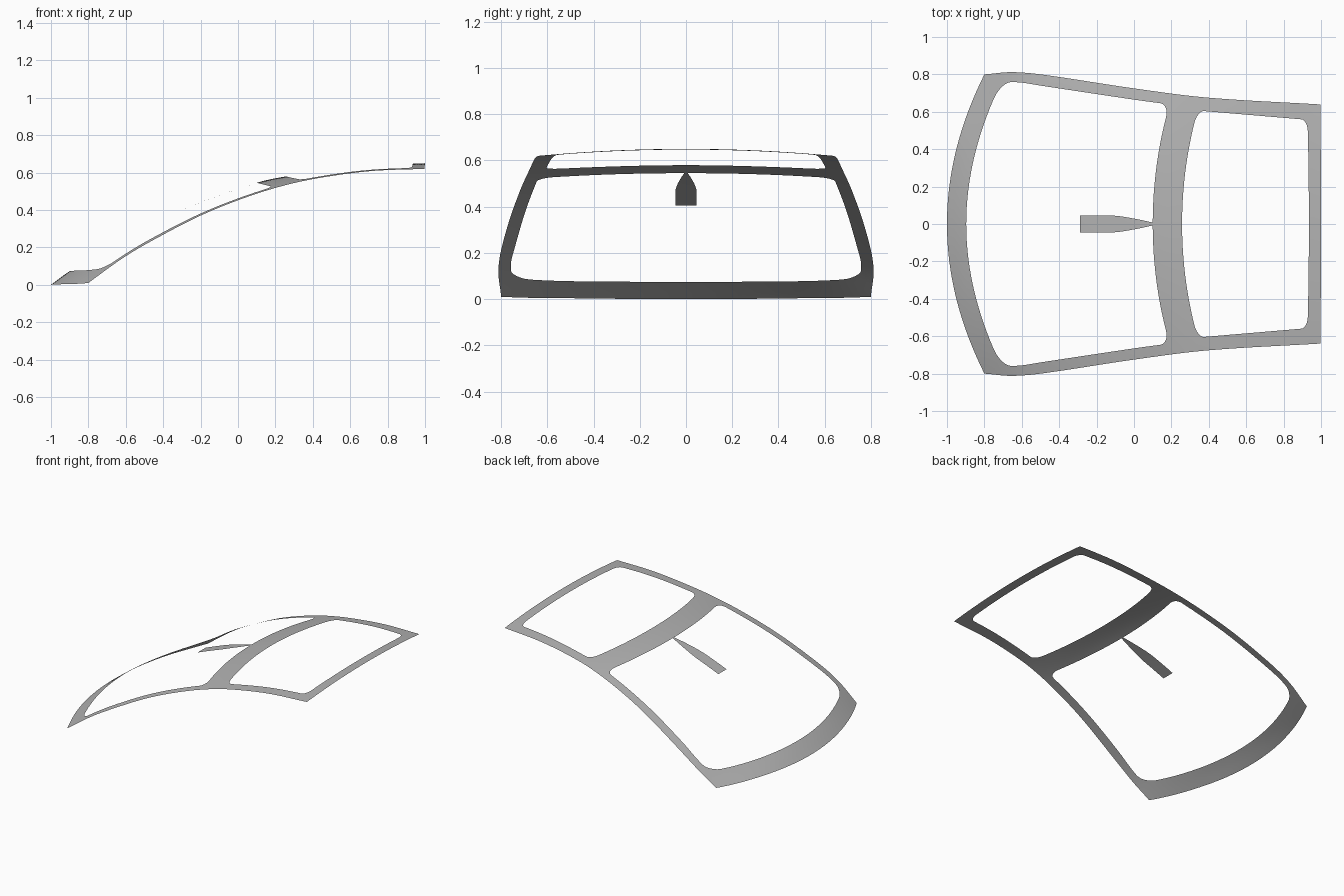
import bpy, bmesh, math

cube = bpy.data.objects.get("Cube")
if cube:
    bpy.data.objects.remove(cube, do_unlink=True)

grey = bpy.data.materials.new("satin grey")
grey.use_nodes = True
grey.diffuse_color = (0.45, 0.45, 0.45, 1)
grey.node_tree.nodes["Principled BSDF"].inputs["Base Color"].default_value = (0.45, 0.45, 0.45, 1)


def spline(points):
    """Smooth function through (x, value) points."""
    def slope(i):
        a, b = points[max(i - 1, 0)], points[min(i + 1, len(points) - 1)]
        return (b[1] - a[1]) / (b[0] - a[0])

    def value(x):
        i = 0
        while i < len(points) - 2 and x > points[i + 1][0]:
            i += 1
        (x0, y0), (x1, y1) = points[i], points[i + 1]
        h = x1 - x0
        t = (x - x0) / h
        return (y0 * (1 + 2 * t) * (1 - t) ** 2 + y1 * t * t * (3 - 2 * t)
                + h * t * (1 - t) * (slope(i) * (1 - t) - slope(i + 1) * t))
    return value


# Curved glass surface: crown line, edge line and plan half width
crown = spline([(-1, 0), (-.9, .073), (-.6, .255), (-.29, .405), (.1, .545),
                (.26, .58), (.6, .63), (1, .65)])
edge = spline([(-1, -.14), (-.8, .01), (-.6, .153), (-.4, .268), (-.2, .37), (0, .452),
               (.2, .518), (.4, .565), (.7, .607), (1, .62)])
half_width = spline([(-1, .8), (-.9, .8), (-.8, .8), (-.66, .812), (-.5, .8), (0, .725),
                     (.39, .676), (1, .639)])
front_inner = spline([(-1, .74), (-.7, .757), (-.61, .757), (-.5, .74), (0, .665), (.2, .638)])
rear_inner = spline([(.2, .618), (.37, .604), (.62, .583), (.95, .555)])


def on_surface(x, y):
    q = (y / half_width(x)) ** 2
    return x, y, crown(x) - (crown(x) - edge(x)) * q


def bow(centre, sweep):
    """Cross edge whose ends are swept back."""
    return lambda v: centre + sweep * v * v


def patch(start, end, width):
    """Map u in 0..1 and v in -1..1 to a plan position."""
    def place(u, v):
        x = start(v) * (1 - u) + end(v) * u
        return x, v * width(x)
    return place


def rounded_loop(radius=0.055, side=28, steps=6):
    """Matching points of a rounded and a sharp square, both -1..1."""
    pairs = []
    k = 1 - 2 * radius
    for turn in range(4):
        quarter = []
        for i in range(side):
            t = -k + 2 * k * i / side
            quarter.append(((1, t), (1, t)))
        for i in range(steps):
            f = i / steps
            a = f * math.pi / 2
            inner = (k + (1 - k) * math.cos(a), k + (1 - k) * math.sin(a))
            outer = (1, k + (1 - k) * min(1, 2 * f)) if f <= .5 else (1 - (1 - k) * (2 * f - 1), 1)
            quarter.append((inner, outer))
        for pair in quarter:
            for _ in range(turn):
                pair = tuple((-b, a) for a, b in pair)
            pairs.append(pair)
    return pairs


def add_border(bm, inside, outside, strips=3):
    """Band between a rounded opening and its outer boundary."""
    rows = []
    for (a, b), (c, d) in rounded_loop():
        p, q = inside((a + 1) / 2, b), outside((c + 1) / 2, d)
        rows.append([bm.verts.new(on_surface(p[0] + (q[0] - p[0]) * s / strips,
                                             p[1] + (q[1] - p[1]) * s / strips))
                     for s in range(strips + 1)])
    for i, row in enumerate(rows):
        following = rows[(i + 1) % len(rows)]
        for s in range(strips):
            bm.faces.new((row[s], row[s + 1], following[s + 1], following[s]))


def finish(bm, name):
    bmesh.ops.remove_doubles(bm, verts=bm.verts, dist=1e-4)
    bm.normal_update()
    for f in bm.faces:
        if f.normal.z < 0:
            f.normal_flip()
        f.smooth = True
    mesh = bpy.data.meshes.new(name)
    bm.to_mesh(mesh)
    bm.free()
    mesh.materials.append(grey)
    obj = bpy.data.objects.new(name, mesh)
    bpy.context.collection.objects.link(obj)


# Frame: two bordered openings sharing the middle crossbar
bm = bmesh.new()
bar_middle = bow(.18, .09)
add_border(bm, patch(bow(-.897, .187), bow(.1, .09), front_inner),
           patch(bow(-1, .2), bar_middle, half_width))
add_border(bm, patch(bow(.257, .083), bow(.935, -.007), rear_inner),
           patch(bar_middle, bow(1, -.004), half_width))
finish(bm, "window_frame")

# Mirror mount: tapered tongue in front of the crossbar
bm = bmesh.new()
tongue = spline([(-.29, .046), (-.2, .046), (-.1, .044), (0, .029), (.1, .008)])
previous = None
for i in range(25):
    x = -.29 + .392 * i / 24
    row = [bm.verts.new(on_surface(x, tongue(x) * s)) for s in (-1, 0, 1)]
    if previous:
        for j in range(2):
            bm.faces.new((previous[j], row[j], row[j + 1], previous[j + 1]))
    previous = row
finish(bm, "mirror_mount")
